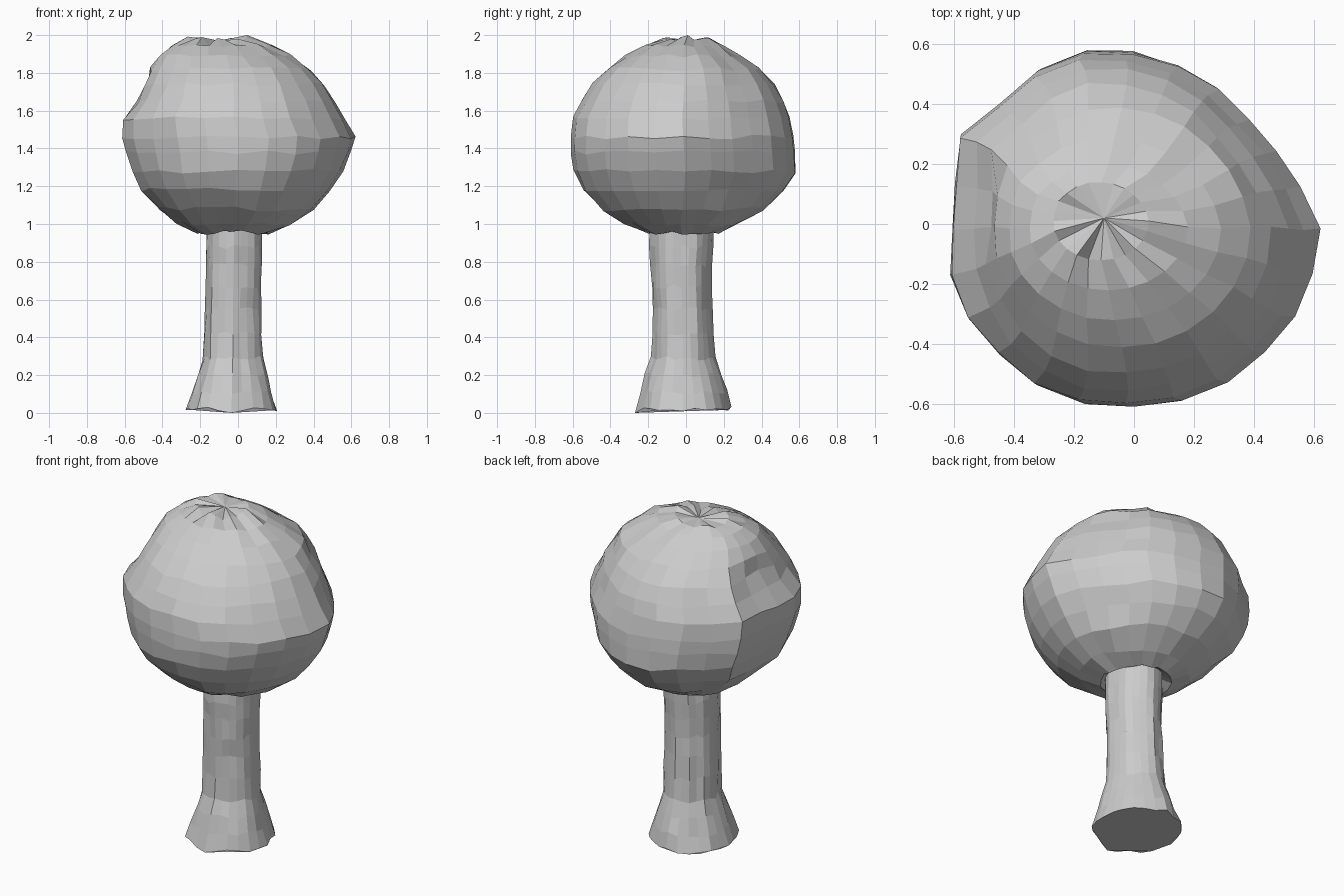
import bpy, bmesh, math, random

if "Cube" in bpy.data.objects:
    bpy.data.objects.remove(bpy.data.objects["Cube"])

random.seed(4)
N = 24  # columns around both parts

grey = bpy.data.materials.new("light grey")
grey.diffuse_color = (0.6, 0.6, 0.6, 1)
grey.use_nodes = True
grey.node_tree.nodes["Principled BSDF"].inputs["Base Color"].default_value = grey.diffuse_color


def ring(z, x0, x1, y0, y1, shape=None, weight=1.0):
    """Ellipse fitted to left, right, front, back limits, with an optional outline factor."""
    cx, cy, a, b = (x0 + x1) / 2, (y0 + y1) / 2, (x1 - x0) / 2, (y1 - y0) / 2
    pts = []
    for i in range(N):
        t = 2 * math.pi * i / N
        f = 1 + weight * (shape[i] - 1) if shape else 1
        pts.append([cx + a * f * math.cos(t), cy + b * f * math.sin(t), z])
    return pts


def loft(name, rings, pole=None, floor=False):
    bm = bmesh.new()
    rows = [[bm.verts.new(p) for p in r] for r in rings]
    for lo, hi in zip(rows, rows[1:]):
        for i in range(N):
            j = (i + 1) % N
            bm.faces.new((lo[i], lo[j], hi[j], hi[i]))
    if pole:
        p = bm.verts.new(pole)
        for i in range(N):
            bm.faces.new((rows[-1][i], rows[-1][(i + 1) % N], p))
    if floor:
        bm.faces.new(rows[0][::-1])
    me = bpy.data.meshes.new(name)
    bm.to_mesh(me)
    bm.free()
    me.materials.append(grey)
    ob = bpy.data.objects.new(name, me)
    bpy.context.collection.objects.link(ob)
    return ob


# Trunk: flared foot, narrow waist, bark ridges along the columns
trunk_rows = [
    (0.02, -0.28, 0.21, -0.265, 0.235), (0.11, -0.25, 0.185, -0.24, 0.21),
    (0.20, -0.22, 0.16, -0.21, 0.18), (0.29, -0.19, 0.135, -0.18, 0.15),
    (0.42, -0.185, 0.13, -0.175, 0.14), (0.55, -0.18, 0.125, -0.175, 0.135),
    (0.67, -0.175, 0.125, -0.18, 0.13), (0.78, -0.175, 0.13, -0.185, 0.13),
    (0.88, -0.175, 0.13, -0.19, 0.14), (0.99, -0.17, 0.13, -0.19, 0.145)]
bark = [random.uniform(0.95, 1.03) for _ in range(N)]
trunk = []
for k, row in enumerate(trunk_rows):
    pts = ring(*row, [b + random.uniform(-0.03, 0.03) for b in bark])
    for p in pts:
        p[2] += random.uniform(-0.012, 0.012)
    trunk.append(pts)
trunk[0][18][2] = 0.0
loft("trunk", trunk, floor=True)

# Crown: lumpy ball, flattened on the back right, bulging on the back left
outline = [1, .93, .89, .88, .92, .95, .99, 1.03, 1.03, 1.01, 1.07, .99,
           .97, 1.02, 1.03, 1.02, 1.03, 1.03, 1.01, 1.01, 1.01, 1, 1, 1]
crown_rows = [
    (0.98, -.165, .125, -.185, .14), (0.955, -.22, .16, -.22, .18),
    (1.00, -.33, .28, -.33, .27), (1.08, -.43, .40, -.45, .41),
    (1.18, -.52, .49, -.54, .52), (1.28, -.57, .56, -.59, .58),
    (1.38, -.60, .60, -.60, .58), (1.46, -.62, .62, -.60, .57),
    (1.56, -.62, .57, -.59, .55), (1.65, -.56, .52, -.55, .52),
    (1.74, -.51, .46, -.49, .47), (1.82, -.47, .39, -.41, .39),
    (1.89, -.42, .29, -.32, .29), (1.945, -.35, .18, -.22, .20),
    (1.98, -.27, .05, -.12, .14)]
crown = []
for k, row in enumerate(crown_rows):
    z = row[0]
    w = 1.0 if 1.15 < z < 1.8 else 0.4
    shape = [f + random.uniform(-0.008, 0.008) for f in outline]
    if 1.6 < z < 1.8:  # broken dent on the left side
        for i in range(11, 15):
            shape[i] -= random.uniform(0.0, 0.06)
    pts = ring(*row, shape, w)
    if k > 0:
        for p in pts:
            p[2] += random.uniform(-0.012, 0.012)
    crown.append(pts)
# Top creases and highest point
for i in (17, 20):
    crown[-1][i][2] -= 0.03
crown[-1][0][2] = 2.0
loft("crown", crown, pole=(-0.10, 0.02, 1.97))
